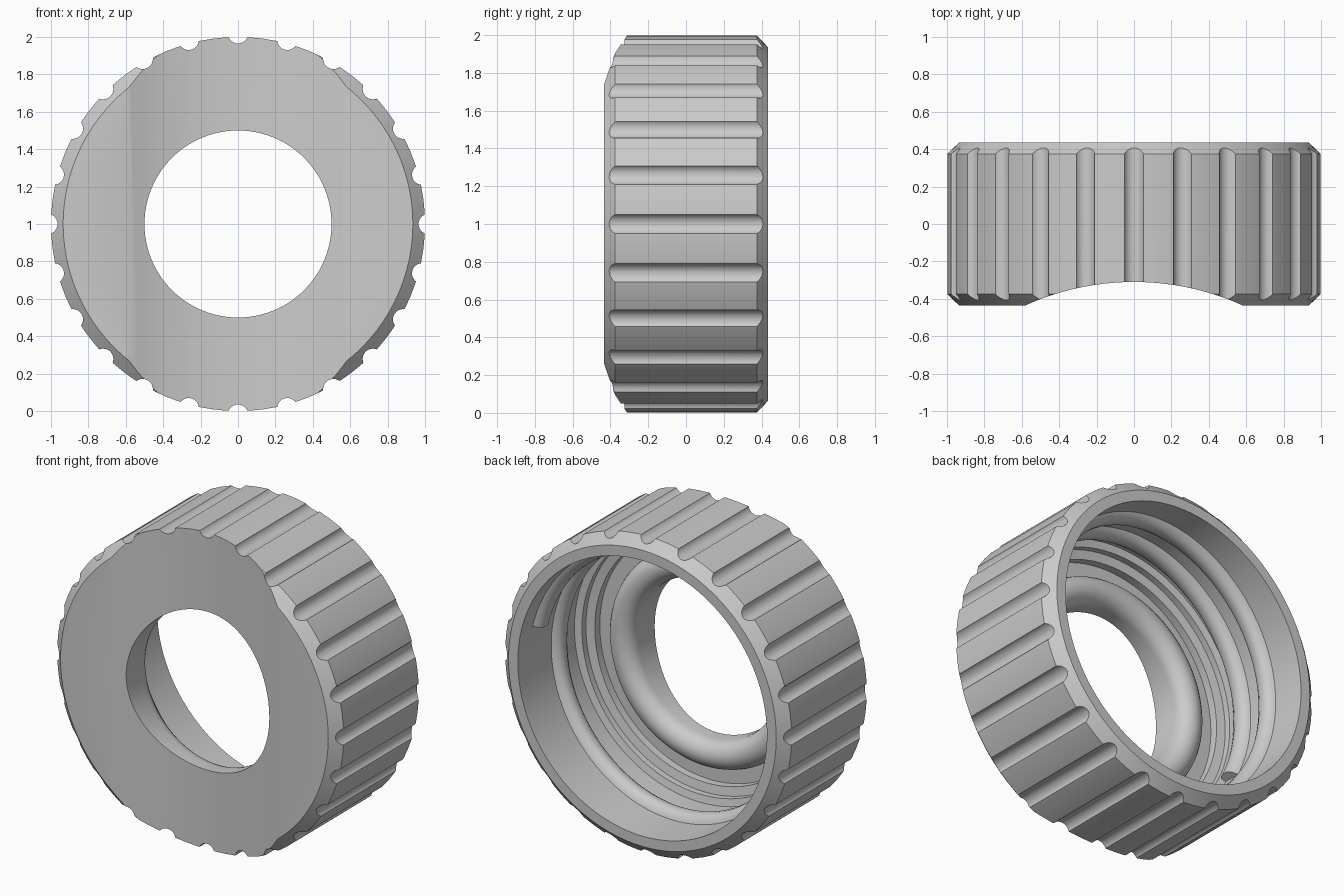
import bpy, bmesh
from math import sin, cos, pi, radians
from mathutils import Matrix, Vector

if "Cube" in bpy.data.objects:
    bpy.data.objects.remove(bpy.data.objects["Cube"])

grey = bpy.data.materials.new("plain_grey")
grey.use_nodes = True
grey.diffuse_color = (0.6, 0.6, 0.6, 1)
grey.node_tree.nodes["Principled BSDF"].inputs["Base Color"].default_value = (0.6, 0.6, 0.6, 1)


def polar(angle, r, y):
    """Point around the cap's front-to-back axis."""
    return Vector((r * cos(angle), y, 1 + r * sin(angle)))


def finish(name, bm):
    bmesh.ops.recalc_face_normals(bm, faces=bm.faces)
    mesh = bpy.data.meshes.new(name)
    bm.to_mesh(mesh)
    bm.free()
    mesh.materials.append(grey)
    obj = bpy.data.objects.new(name, mesh)
    bpy.context.collection.objects.link(obj)
    return obj


def skin(bm, rings, closed):
    """Bridge a list of point loops with quads."""
    loops = [[bm.verts.new(p) for p in ring] for ring in rings]
    n = len(loops[0])
    for i in range(len(loops) if closed else len(loops) - 1):
        a, b = loops[i], loops[(i + 1) % len(loops)]
        for j in range(n):
            k = (j + 1) % n
            bm.faces.new((a[j], a[k], b[k], b[j]))
    if not closed:
        bm.faces.new(loops[0])
        bm.faces.new(loops[-1])


def select_only(obj):
    bpy.ops.object.select_all(action='DESELECT')
    obj.select_set(True)
    bpy.context.view_layer.objects.active = obj


def smooth(obj, angle=25):
    select_only(obj)
    bpy.ops.object.shade_smooth_by_angle(angle=radians(angle))


# Cap body: chamfered outside, stepped cavity, rounded seal bead around the hole
bead = [(0.59 + 0.09 * cos(a), -0.24 + 0.09 * sin(a))
        for a in (pi * i / 12 for i in range(13))]
profile = [(0.5, -0.435), (0.935, -0.435), (1, -0.375), (1, 0.375),
           (0.935, 0.435), (0.87, 0.435), (0.87, -0.13), (0.825, -0.14),
           (0.825, -0.18), (0.77, -0.19), (0.77, -0.24)] + bead
SEGS = 96
body_bm = bmesh.new()
skin(body_bm, [[polar(2 * pi * i / SEGS, r, y) for r, y in profile]
               for i in range(SEGS)], True)
body = finish("cap_body", body_bm)

# Grip groove cutters around the outside
groove_bm = bmesh.new()
for i in range(24):
    place = Matrix.Translation(polar(2 * pi * i / 24, 1.02, 0)) @ Matrix.Rotation(pi / 2, 4, 'X')
    bmesh.ops.create_cone(groove_bm, cap_ends=True, segments=24, radius1=0.055,
                          radius2=0.055, depth=1.2, matrix=place)
grooves = finish("groove_cutter", groove_bm)

# Large upright cylinder that hollows the front face
dish_bm = bmesh.new()
bmesh.ops.create_cone(dish_bm, cap_ends=True, segments=160, radius1=1.41, radius2=1.41,
                      depth=2.6, matrix=Matrix.Translation((0, -1.72, 1)))
dish = finish("dish_cutter", dish_bm)

for cutter in (grooves, dish):
    cutter.hide_render = True
    mod = body.modifiers.new(cutter.name, 'BOOLEAN')
    mod.operation = 'DIFFERENCE'
    mod.solver = 'EXACT'
    mod.object = cutter
    select_only(body)
    bpy.ops.object.modifier_apply(modifier=mod.name)
    bpy.data.objects.remove(cutter)
smooth(body)

# Inner screw thread: rounded rib running into the cavity
section = [(0.885, 0.07), (0.86, 0.06), (0.835, 0.045), (0.82, 0.02),
           (0.82, -0.02), (0.835, -0.045), (0.86, -0.06), (0.885, -0.07)]
START, END, PITCH, STEPS = radians(12), radians(565), 0.22, 150
rings = []
for i in range(STEPS + 1):
    a = START + (END - START) * i / STEPS
    y0 = 0.25 - PITCH * (a - START) / (2 * pi)
    rings.append([polar(a, r, y0 + dy) for r, dy in section])
thread_bm = bmesh.new()
skin(thread_bm, rings, False)
smooth(finish("screw_thread", thread_bm), 40)
